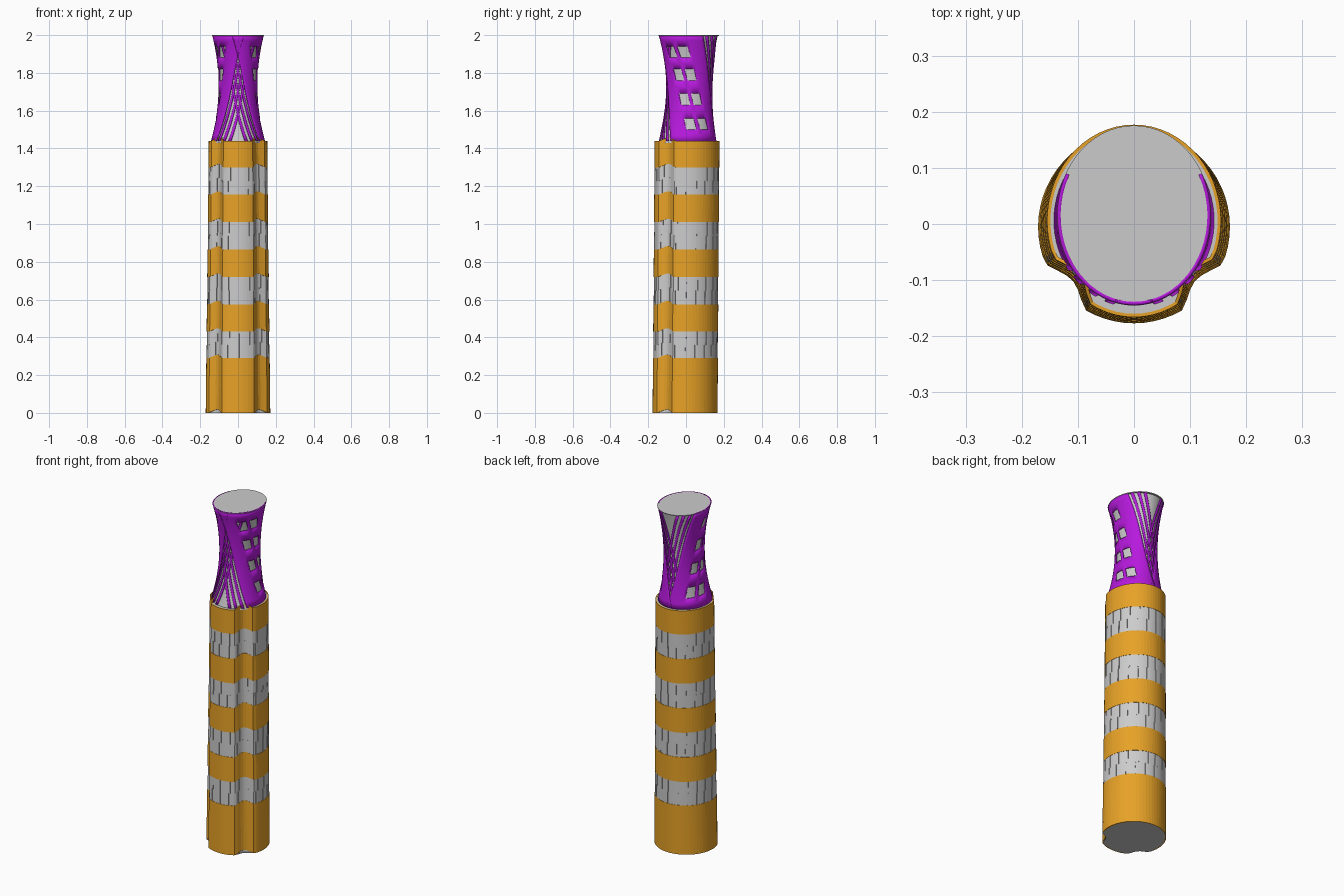
import bpy, bmesh, random
from math import sin, cos, pi, radians

if "Cube" in bpy.data.objects:
    bpy.data.objects.remove(bpy.data.objects["Cube"])

random.seed(4)
SEG = 60

def material(name, rgb):
    m = bpy.data.materials.new(name)
    m.diffuse_color = (*rgb, 1)
    m.use_nodes = True
    m.node_tree.nodes["Principled BSDF"].inputs["Base Color"].default_value = m.diffuse_color
    return m

ORANGE = material("orange", (0.80, 0.36, 0.02))
PURPLE = material("purple", (0.47, 0.01, 0.72))

def ellipse(a, rx, yf, yb, off):
    return (rx + off) * cos(radians(a)), (yf + yb) / 2 + ((yb - yf) / 2 + off) * sin(radians(a))

# Lower shaft: tapered, leaning slightly back, with two scooped front corners
def shaft(a, z, off=0.0):
    t = z / 1.44
    d = min(abs((a - c + 180) % 360 - 180) for c in (-41, -139)) / 18
    notch = cos(d * pi / 2) if d < 1 else 0
    x, y = ellipse(a, 0.171 - 0.016 * t, -0.177 + 0.011 * t, 0.167 + 0.010 * t, off - 0.026 * notch)
    return x, y, z + 0.018 * notch

def shaft_level(a, z, off=0.0):
    x, y, _ = shaft(a, z, off)
    return x, y, z

# Upper crown: waisted hourglass
def crown(a, z, off=0.0):
    t = (z - 1.72) / 0.28
    q = t * t
    x, y = ellipse(a, 0.103 + 0.037 * q - 0.003 * t,
                   -0.106 - 0.041 * q + 0.002 * t, 0.141 + 0.027 * q + 0.007 * t, off)
    return x, y, z

def patch(bm, f, a0, a1, z0, z1, na, nz, flip=False):
    """Grid of quads over an angle and height range."""
    g = [[bm.verts.new(f(a0 + (a1 - a0) * i / na, z0 + (z1 - z0) * j / nz))
          for i in range(na + 1)] for j in range(nz + 1)]
    for j in range(nz):
        for i in range(na):
            q = [g[j][i], g[j][i + 1], g[j + 1][i + 1], g[j + 1][i]]
            bm.faces.new(q[::-1] if flip else q)

def finish(bm, name, mat=None, thick=0.0, smooth=False):
    bmesh.ops.remove_doubles(bm, verts=bm.verts, dist=1e-5)
    me = bpy.data.meshes.new(name)
    bm.to_mesh(me)
    bm.free()
    ob = bpy.data.objects.new(name, me)
    bpy.context.collection.objects.link(ob)
    if mat:
        me.materials.append(mat)
    if thick:
        s = ob.modifiers.new("thickness", 'SOLIDIFY')
        s.thickness, s.offset = thick, -1
    if smooth:
        for p in me.polygons:
            p.use_smooth = len(p.vertices) == 4
    return ob

def closed_body(name, f, z0, z1, nz, smooth=False):
    bm = bmesh.new()
    patch(bm, f, 0, 360, z0, z1, SEG, nz)
    bmesh.ops.remove_doubles(bm, verts=bm.verts, dist=1e-5)
    bmesh.ops.holes_fill(bm, edges=[e for e in bm.edges if e.is_boundary], sides=0)
    bmesh.ops.recalc_face_normals(bm, faces=bm.faces)
    return finish(bm, name, smooth=smooth)

# Grey inner cores, base plate and roofs
closed_body("shaft_core", lambda a, z: shaft_level(a, z, -0.007), 0.0, 1.43, 1)
closed_body("base_plate", lambda a, z: shaft_level(a, z, -0.001), 0.0, 0.003, 1)
closed_body("shaft_roof", lambda a, z: shaft_level(a, z, -0.002), 1.425, 1.438, 1)
closed_body("crown_core", lambda a, z: crown(a, z, -0.007), 1.43, 1.995, 16, True)
closed_body("crown_roof", lambda a, z: crown(a, z, 0.0005), 1.996, 2.0, 1)

# Orange bands
bands = [(0, 0.29), (0.43, 0.575), (0.72, 0.865), (1.01, 1.155), (1.30, 1.44)]
for k, (z0, z1) in enumerate(bands):
    bm = bmesh.new()
    patch(bm, shaft, 0, 360, z0, z1, SEG, 1)
    finish(bm, f"orange_band_{k + 1}", ORANGE, 0.006)

# Grey panel bands with thin staggered vertical slits
for k in range(4):
    z0, z1 = bands[k][1], bands[k + 1][0]
    zm = (z0 + z1) / 2
    bm = bmesh.new()
    n = 20
    for lo, hi, shift in ((z0, zm, 0), (zm, z1, 2.5)):
        cuts = [i * 360 / n + shift + random.uniform(-2, 2) for i in range(n)]
        cuts.append(cuts[0] + 360)
        for a, b in zip(cuts, cuts[1:]):
            patch(bm, lambda p, z: shaft(p, z, -0.0015), a + 0.6, b - 0.6, lo, hi, 4, 1)
    finish(bm, f"grey_panels_{k + 1}", None, 0.005)

# Purple crown: a twisted windowed strip on each side, mirrored left to right
def twist(z):
    return -3.5 - 124 * (z - 1.72)

cols = [(-66, -27, 6), (-27, -4, 4), (-4, 4, 2), (4, 27, 4), (27, 66, 6)]
zs = [1.44, 1.50, 1.56, 1.63, 1.69, 1.76, 1.82, 1.88, 1.94, 2.0]
for side, sgn in (("right", 1), ("left", -1)):
    def surf(a, z, off=0.0):
        x, y, z = crown(a + twist(z), z, off)
        return sgn * x, y, z
    bm = bmesh.new()
    for c, (a0, a1, na) in enumerate(cols):
        for r in range(9):
            if not (c in (1, 3) and r % 2):
                patch(bm, surf, a0, a1, zs[r], zs[r + 1], na, 2, sgn < 0)
    finish(bm, f"crown_strip_{side}", PURPLE, 0.006, True)
    # Crossing diagonal ribs in the front and back gaps
    bm = bmesh.new()
    for mid in (-75, -89, -103, 75, 89, 103):
        patch(bm, lambda a, z: surf(a, z, -0.0008), mid - 3.2, mid + 3.2, 1.44, 1.998, 2, 18, sgn < 0)
    finish(bm, f"crown_ribs_{side}", PURPLE, 0.005, True)
